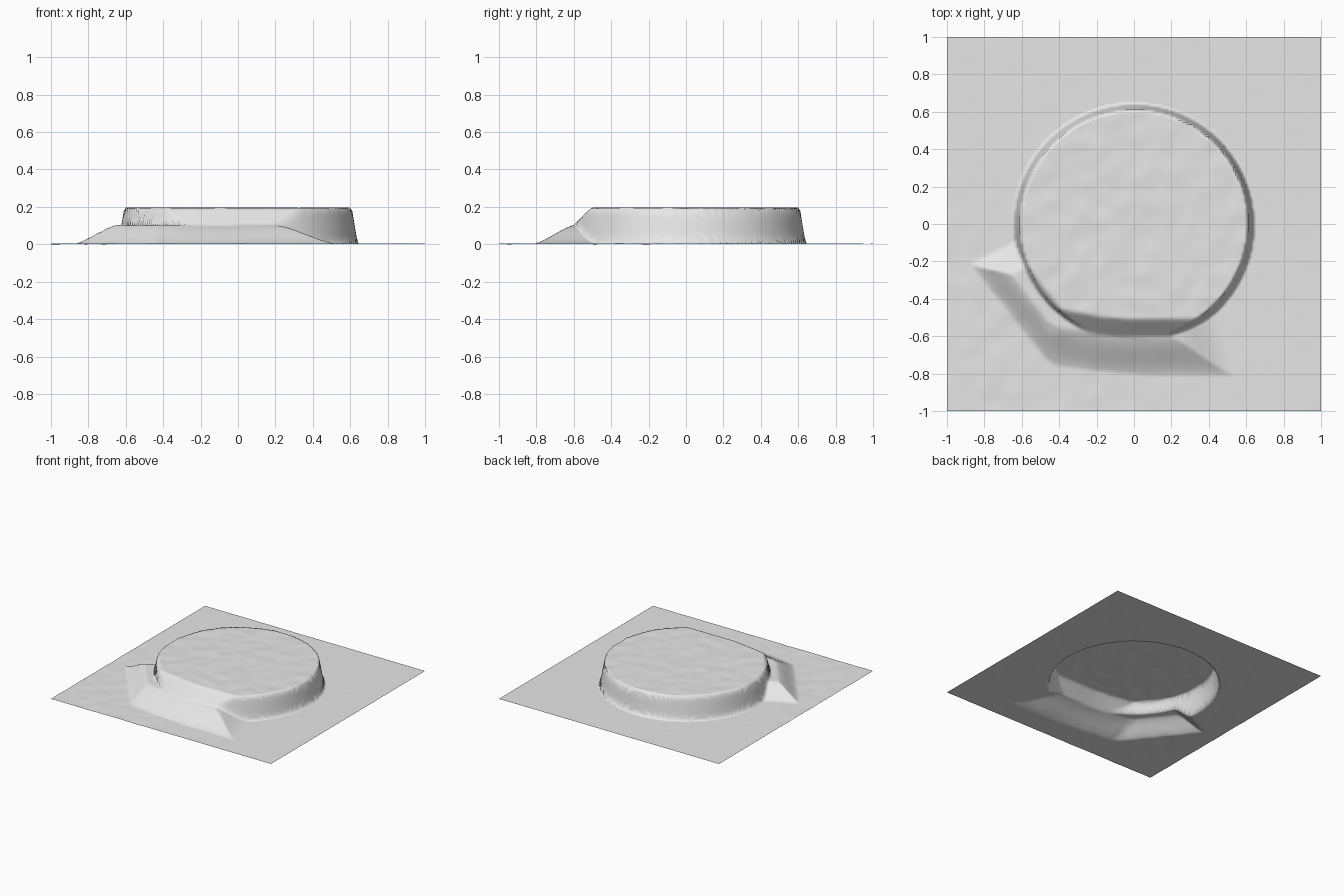
import bpy, bmesh, math
from mathutils import Vector, noise

if "Cube" in bpy.data.objects:
    bpy.data.objects.remove(bpy.data.objects["Cube"], do_unlink=True)

CELLS = 180
TOP, STEP, BASE = 0.2, 0.1, 0.005


def smin(a, b, k=0.02):
    # rounded minimum
    h = max(k - abs(a - b), 0) / k
    return min(a, b) - h * h * k / 4


def ease(d, start, end):
    t = min(max((d - start) / (end - start), 0), 1)
    return t * t * (3 - 2 * t)


def bank(x, y, nx, ny, offset, reach):
    # two-stage slope falling outward from one straight edge
    d = x * nx + y * ny - offset
    if d < 0.1:
        return TOP - (TOP - STEP) * min(max(d / 0.1, 0), 1)
    t = min((d - 0.1) / (reach - 0.1), 1)
    return STEP * (0.6 * (1 - t) + 0.4 * (1 - ease(t, 0, 1)))


def height(x, y):
    # round plateau with a steep wall
    r = math.hypot(x, y)
    plateau = TOP * min(max((0.64 - r) / 0.033, 0), 1)
    # cut bank along the front and front right
    slope = smin(bank(x, y, 0, -1, 0.50, 0.31),
                 bank(x, y, -0.17, -0.985, 0.51, 0.305))
    slope = smin(slope, bank(x, y, -0.786, -0.618, 0.58, 0.24))
    # apron of loose earth, faded at both ends
    left_end = STEP * (1 - ease(x + 0.3 * (y + 0.65), 0.2, 0.5))
    right_end = STEP * (1 - ease(y - 0.5 * (x + 0.65), -0.28, -0.09))
    apron = min(slope, left_end, right_end)
    z = max(min(plateau, slope), apron, 0)
    # gentle surface bumps, stronger on the plateau
    bump = noise.noise(Vector((x * 11, y * 11, 0.5)))
    corner = ease(-x - y, 0.6, 1.3)
    strength = 0.004 if z > 0.19 else 0.0008 + 0.0022 * corner
    return BASE + z + bump * strength


# terrain sheet
bm = bmesh.new()
bmesh.ops.create_grid(bm, x_segments=CELLS, y_segments=CELLS, size=1)
for v in bm.verts:
    v.co.z = height(v.co.x, v.co.y)
lowest = min(v.co.z for v in bm.verts)
for v in bm.verts:
    v.co.z -= lowest
for f in bm.faces:
    f.smooth = True
mesh = bpy.data.meshes.new("terrain")
bm.to_mesh(mesh)
bm.free()
terrain = bpy.data.objects.new("terrain", mesh)
bpy.context.collection.objects.link(terrain)

# plain light grey earth
grey = bpy.data.materials.new("light grey")
grey.use_nodes = True
colour = (0.8, 0.8, 0.8, 1)
grey.diffuse_color = colour
grey.node_tree.nodes["Principled BSDF"].inputs["Base Color"].default_value = colour
mesh.materials.append(grey)
